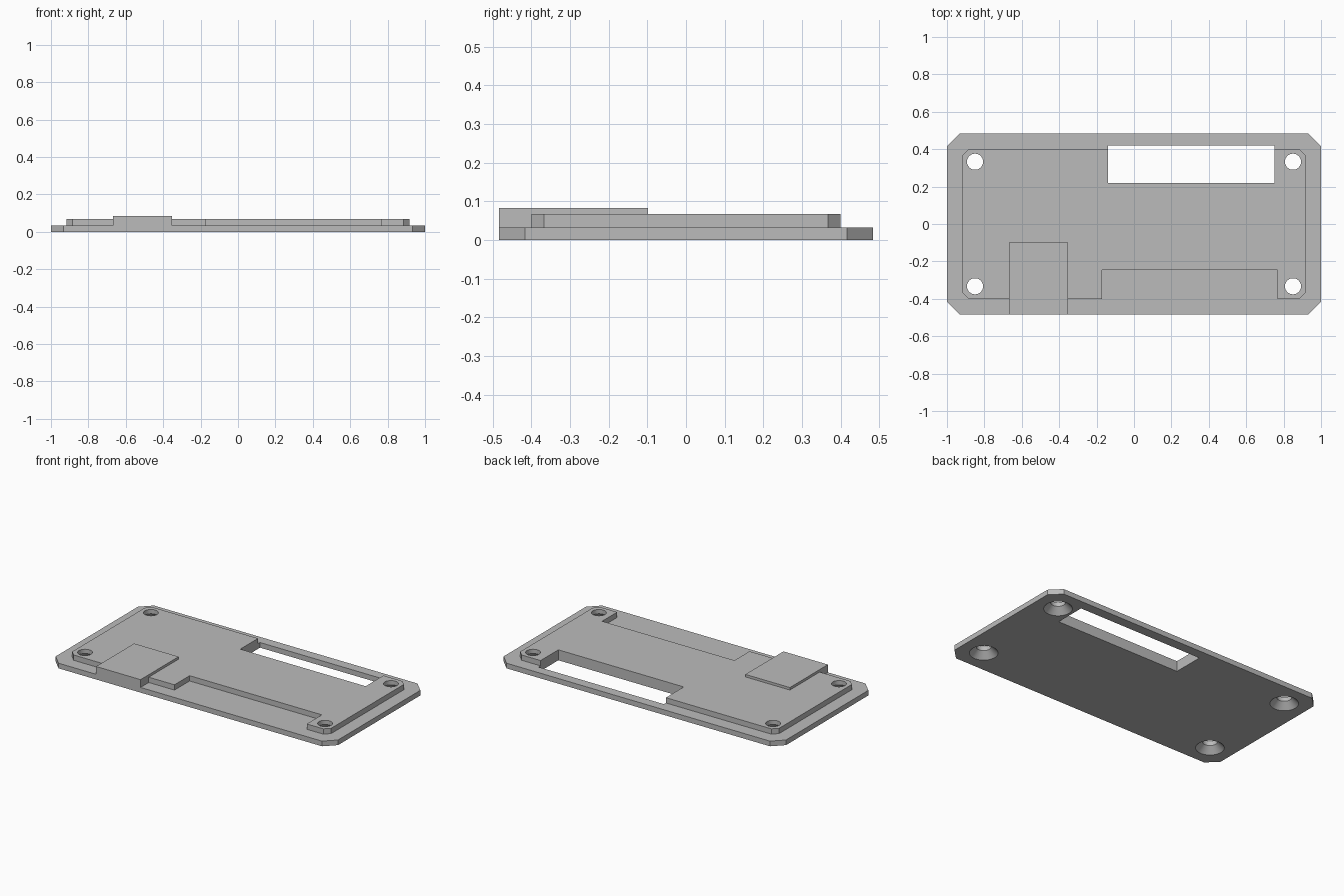
import bpy
import bmesh
from math import radians

if "Cube" in bpy.data.objects:
    bpy.data.objects.remove(bpy.data.objects["Cube"], do_unlink=True)

grey = bpy.data.materials.new("plain_grey")
grey.use_nodes = True
COLOUR = (0.5, 0.5, 0.5, 1)
grey.diffuse_color = COLOUR
grey.node_tree.nodes["Principled BSDF"].inputs["Base Color"].default_value = COLOUR


def new_object(name, bm):
    bmesh.ops.recalc_face_normals(bm, faces=bm.faces[:])
    mesh = bpy.data.meshes.new(name)
    bm.to_mesh(mesh)
    bm.free()
    mesh.materials.append(grey)
    obj = bpy.data.objects.new(name, mesh)
    bpy.context.collection.objects.link(obj)
    return obj


def prism(name, outline, z0, z1):
    """Extrude a flat outline from z0 up to z1."""
    bm = bmesh.new()
    face = bm.faces.new([bm.verts.new((x, y, z0)) for x, y in outline])
    top = bmesh.ops.extrude_face_region(bm, geom=[face])["geom"]
    verts = [g for g in top if isinstance(g, bmesh.types.BMVert)]
    bmesh.ops.translate(bm, verts=verts, vec=(0, 0, z1 - z0))
    return new_object(name, bm)


def rectangle(x0, x1, y0, y1):
    return [(x0, y0), (x1, y0), (x1, y1), (x0, y1)]


def chamfered(hx, hy, c):
    """Counter-clockwise rectangle with clipped corners, from the front left."""
    return [(-hx + c, -hy), (hx - c, -hy), (hx, -hy + c), (hx, hy - c),
            (hx - c, hy), (-hx + c, hy), (-hx, hy - c), (-hx, -hy + c)]


def frustum(name, x, y, r0, r1, z0, z1):
    bm = bmesh.new()
    bmesh.ops.create_cone(bm, cap_ends=True, segments=48, radius1=r0,
                          radius2=r1, depth=z1 - z0)
    bmesh.ops.translate(bm, verts=bm.verts[:], vec=(x, y, (z0 + z1) / 2))
    return new_object(name, bm)


def combine(target, helper, operation):
    helper.hide_render = True
    mod = target.modifiers.new(operation.lower(), "BOOLEAN")
    mod.operation = operation
    mod.solver = "EXACT"
    mod.object = helper
    bpy.context.view_layer.objects.active = target
    bpy.ops.object.modifier_apply(modifier=mod.name)
    bpy.data.objects.remove(helper, do_unlink=True)


BASE_TOP, DECK_TOP, BLOCK_TOP = 0.033, 0.067, 0.083
FRONT = -0.483

# Flange plate with clipped corners
lid = prism("cover_plate", chamfered(1, 0.483, 0.067), 0, BASE_TOP)

# Raised deck with a recess along the front
deck = prism("raised_deck", chamfered(0.917, 0.4, 0.033), 0.01, DECK_TOP)
recess = prism("front_recess", rectangle(-0.17, 0.767, -0.45, -0.247), 0, 0.1)
combine(deck, recess, "DIFFERENCE")
combine(lid, deck, "UNION")

# Raised pad reaching the front edge
pad = prism("raised_pad", rectangle(-0.667, -0.352, FRONT, -0.098), 0.01, BLOCK_TOP)
combine(lid, pad, "UNION")

# Display window
window = prism("window_cutter", rectangle(-0.138, 0.75, 0.22, 0.42), -0.1, 0.2)
combine(lid, window, "DIFFERENCE")

# Corner screw holes, countersunk from below
for x in (-0.85, 0.85):
    for y in (-0.333, 0.333):
        combine(lid, frustum("screw_hole", x, y, 0.043, 0.043, -0.1, 0.2), "DIFFERENCE")
        combine(lid, frustum("countersink", x, y, 0.093, 0.043, -0.01, 0.04), "DIFFERENCE")

bpy.ops.object.select_all(action="DESELECT")
lid.select_set(True)
bpy.context.view_layer.objects.active = lid
bpy.ops.object.shade_smooth_by_angle(angle=radians(30))
